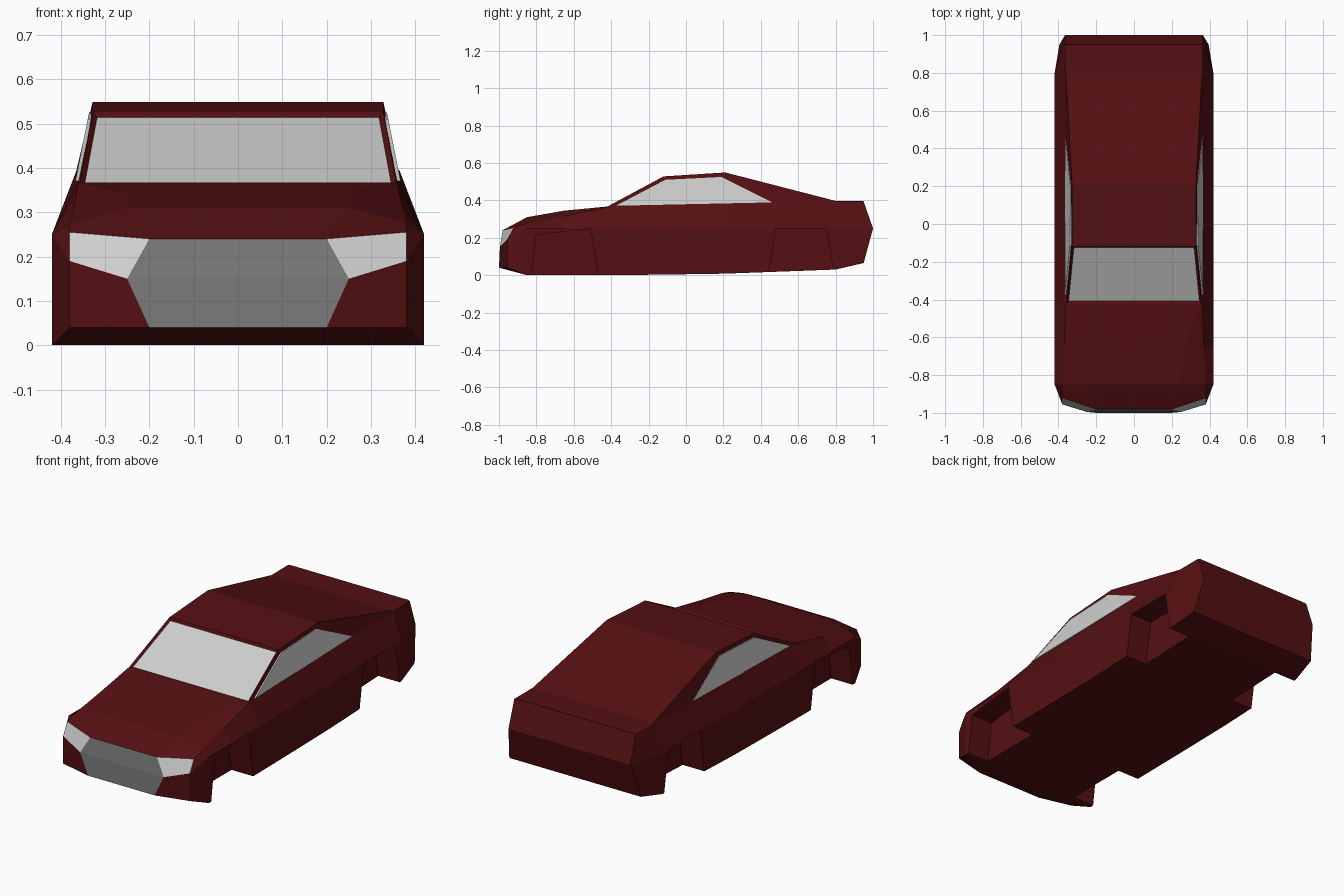
import bpy, bmesh

if "Cube" in bpy.data.objects:
    bpy.data.objects.remove(bpy.data.objects["Cube"])

def material(name, col):
    m = bpy.data.materials.new(name)
    m.diffuse_color = (*col, 1)
    m.use_nodes = True
    m.node_tree.nodes["Principled BSDF"].inputs["Base Color"].default_value = m.diffuse_color
    return m

RED = material("dark_red_paint", (0.09, 0.005, 0.006))
GLASS = material("light_grey_glass", (0.62, 0.62, 0.62))
GRILLE = material("mid_grey_grille", (0.19, 0.19, 0.19))

def to_object(name, bm, mats):
    bmesh.ops.recalc_face_normals(bm, faces=bm.faces[:])
    me = bpy.data.meshes.new(name)
    bm.to_mesh(me)
    bm.free()
    for m in mats:
        me.materials.append(m)
    ob = bpy.data.objects.new(name, me)
    bpy.context.collection.objects.link(ob)
    return ob

# Body cross-sections: y, side x, bottom z, waist z, belt x, belt z, top x, top z
SECTIONS = [
    (-.85, .42, .00, .25, .38, .275, .25, .31),
    (-.65, .42, .00, .25, .37, .315, .26, .345),
    (-.42, .42, .00, .25, .36, .364, .357, .367),
    (-.12, .42, .003, .25, .36, .375, .328, .528),
    (.21, .42, .008, .25, .36, .385, .328, .549),
    (.80, .42, .03, .25, .365, .393, .360, .397),
]
nose = [(.38, -.955, .04), (.38, -.955, .19), (.38, -.92, .255), (.2, -.98, .24)]
tail = [(.395, .95, .065), (.365, 1, .25), (.365, .95, .393), (.355, .95, .397)]
halves = [nose]
for y, w, z0, zm, xb, zb, xt, zt in SECTIONS:
    halves.append([(w, y, z0), (w, y, zm), (xb, y, zb), (xt, y, zt)])
halves.append(tail)

bm = bmesh.new()
def flip(p):
    return (-p[0], p[1], p[2])

rings = [[bm.verts.new(p) for p in h + [flip(p) for p in reversed(h)]] for h in halves]

# Body skin between sections
for k, (a, b) in enumerate(zip(rings, rings[1:])):
    for i in range(8):
        if k == 0 and i == 7:
            continue
        j = (i + 1) % 8
        f = bm.faces.new((a[i], a[j], b[j], b[i]))
        if k == 3 and i == 3:
            windshield = f

# Tail panel
t = rings[-1]
for i in range(3):
    bm.faces.new((t[i], t[i + 1], t[6 - i], t[7 - i]))

# Nose: headlights, cheeks, grille and chin
n, s = rings[0], rings[1]
mids, lows = [], []
for sx, order in ((1, (0, 1, 2, 3)), (-1, (7, 6, 5, 4))):
    A, B, C, D = (n[i] for i in order)
    E = bm.verts.new((sx * .25, -.995, .15))
    F = bm.verts.new((sx * .2, -1, .04))
    bm.faces.new((C, D, E, B)).material_index = 1
    bm.faces.new((B, E, F, A))
    bm.faces.new((A, F, s[order[0]]))
    mids.append(E)
    lows.append(F)
bm.faces.new((n[3], n[4], mids[1], mids[0])).material_index = 2
bm.faces.new((mids[0], mids[1], lows[1], lows[0])).material_index = 2
bm.faces.new((lows[0], lows[1], s[7], s[0]))

# Recessed windshield
bmesh.ops.recalc_face_normals(bm, faces=bm.faces[:])
bmesh.ops.inset_individual(bm, faces=[windshield], thickness=.015, depth=-.01)
windshield.material_index = 1
body = to_object("car_body", bm, [RED, GLASS, GRILLE])

# Wheel wells cut from both sides
ARCHES = [
    [(-.836, -.05), (-.80, .215), (-.51, .25), (-.462, -.05)],
    [(.432, -.05), (.48, .25), (.75, .25), (.80, -.05)],
]
bm = bmesh.new()
for arch in ARCHES:
    for sx in (1, -1):
        inner = [bm.verts.new((sx * .29, y, z)) for y, z in arch]
        outer = [bm.verts.new((sx * .5, y, z)) for y, z in arch]
        bm.faces.new(inner)
        bm.faces.new(outer)
        for i in range(4):
            j = (i + 1) % 4
            bm.faces.new((inner[i], inner[j], outer[j], outer[i]))
cutter = to_object("wheel_well_cutter", bm, [RED])
cutter.hide_render = True
mod = body.modifiers.new("wheel_wells", 'BOOLEAN')
mod.operation = 'DIFFERENCE'
mod.solver = 'EXACT'
mod.object = cutter
bpy.context.view_layer.objects.active = body
bpy.ops.object.modifier_apply(modifier=mod.name)
bpy.data.objects.remove(cutter)

# Side windows as thin plates following the cabin slope
WINDOW = [(-.375, .371), (.46, .389), (.19, .525), (-.11, .51)]
for name, sx in (("right_window", 1), ("left_window", -1)):
    bm = bmesh.new()
    plates = []
    for off in (.005, -.003):
        plates.append([bm.verts.new((sx * (.362 + off - .2 * (z - .37)), y, z)) for y, z in WINDOW])
    o, q = plates
    bm.faces.new(o)
    bm.faces.new(q)
    for i in range(4):
        j = (i + 1) % 4
        bm.faces.new((o[i], o[j], q[j], q[i]))
    to_object(name, bm, [GLASS])
